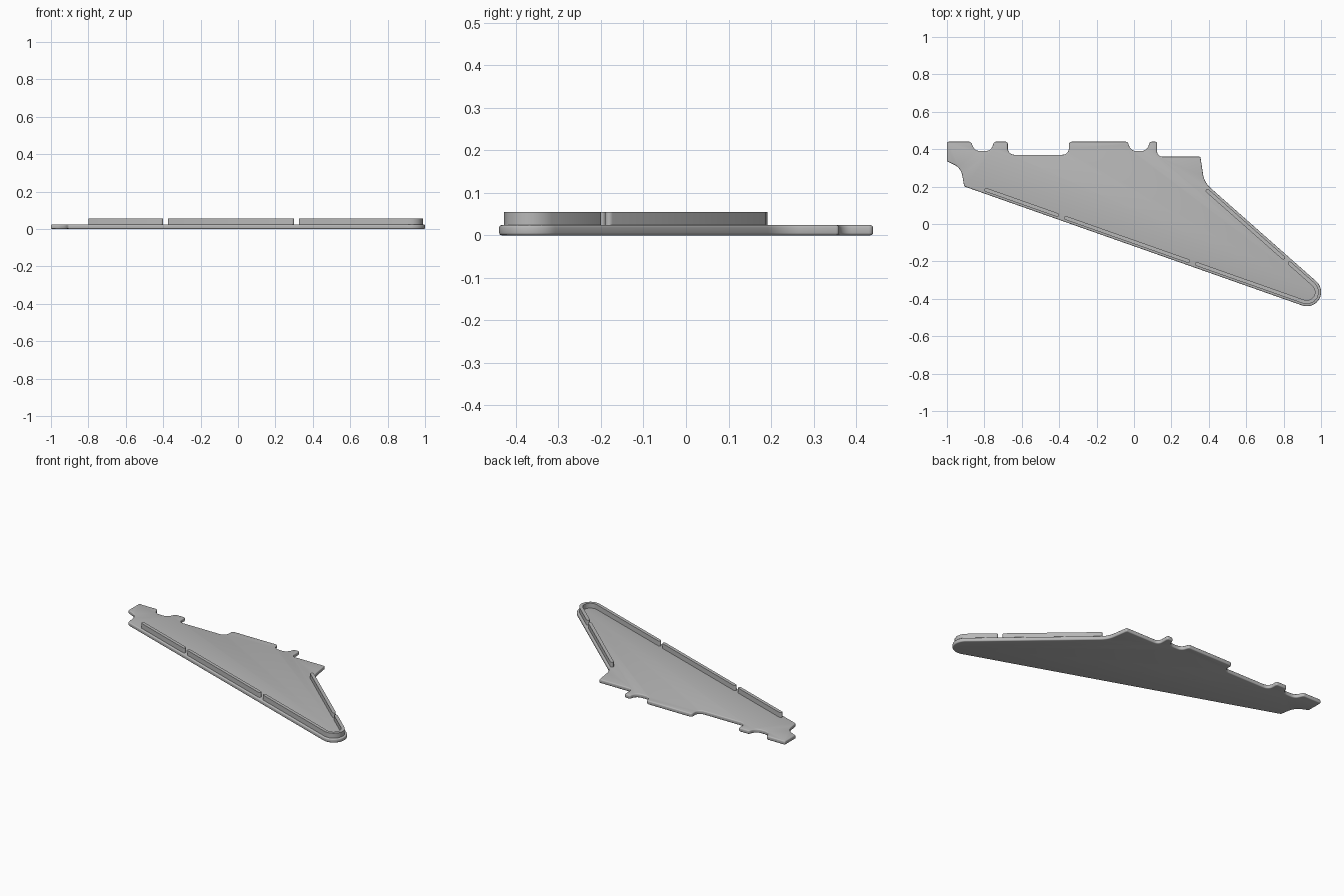
import bpy, bmesh, math
from mathutils import Vector

cube = bpy.data.objects.get("Cube")
if cube:
    bpy.data.objects.remove(cube, do_unlink=True)

grey = bpy.data.materials.new("plain grey")
grey.use_nodes = True
colour = (0.48, 0.48, 0.48, 1)
grey.diffuse_color = colour
grey.node_tree.nodes["Principled BSDF"].inputs["Base Color"].default_value = colour


def fillet(a, b, c, r, steps):
    """Arc points that round corner b between a and c."""
    u, v = (a - b).normalized(), (c - b).normalized()
    half = u.angle(v) / 2
    centre = b + (u + v).normalized() * r / math.sin(half)
    reach = r / math.tan(half)
    start, end = b + u * reach - centre, b + v * reach - centre
    sweep = start.angle_signed(end)
    arc = []
    for i in range(steps + 1):
        t = -sweep * i / steps
        co, si = math.cos(t), math.sin(t)
        arc.append(centre + Vector((start.x * co - start.y * si,
                                    start.x * si + start.y * co)))
    return arc


def rounded(corners, closed):
    pts = [Vector(c[:2]) for c in corners]
    n, out = len(pts), []
    for i, c in enumerate(corners):
        if c[2] == 0 or (not closed and i in (0, n - 1)):
            out.append(pts[i])
        else:
            steps = 20 if c[2] > 0.07 else 6
            out += fillet(pts[i - 1], pts[i], pts[(i + 1) % n], c[2], steps)
    return out


def prism(name, outline, low, high, bevel=0):
    bm = bmesh.new()
    face = bm.faces.new([bm.verts.new((p.x, p.y, low)) for p in outline])
    moved = bmesh.ops.extrude_face_region(bm, geom=[face])["geom"]
    bmesh.ops.translate(bm, vec=(0, 0, high - low),
                        verts=[g for g in moved if isinstance(g, bmesh.types.BMVert)])
    bmesh.ops.recalc_face_normals(bm, faces=bm.faces)
    if bevel:
        rims = [e for e in bm.edges if abs(e.verts[0].co.z - e.verts[1].co.z) < 1e-6]
        bmesh.ops.bevel(bm, geom=rims, offset=bevel, segments=3, profile=0.5,
                        affect='EDGES', clamp_overlap=False)
    mesh = bpy.data.meshes.new(name)
    bm.to_mesh(mesh)
    bm.free()
    mesh.materials.append(grey)
    ob = bpy.data.objects.new(name, mesh)
    bpy.context.collection.objects.link(ob)
    bpy.ops.object.select_all(action='DESELECT')
    ob.select_set(True)
    bpy.context.view_layer.objects.active = ob
    bpy.ops.object.shade_smooth_by_angle(angle=math.radians(35))
    return ob


def rail(name, corners, half=0.01):
    """Upright strip with rounded ends along a path."""
    path = rounded(corners, False)
    left, right = [], []
    for i, p in enumerate(path):
        d = (path[min(i + 1, len(path) - 1)] - path[max(i - 1, 0)]).normalized()
        side = Vector((-d.y, d.x)) * half
        left.append(p + side)
        right.append(p - side)

    def cap(centre, start):
        pts = []
        for i in range(1, 6):
            t = -math.pi * i / 6
            co, si = math.cos(t), math.sin(t)
            pts.append(centre + Vector((start.x * co - start.y * si,
                                        start.x * si + start.y * co)))
        return pts

    outline = (left + cap(path[-1], left[-1] - path[-1])
               + right[::-1] + cap(path[0], right[0] - path[0]))
    return prism(name, outline, 0.02, 0.055)


# Base plate: corners as x, y, rounding radius
back = 0.44
plate = [
    (-1, back, 0.01),
    (-0.872, back, 0.015), (-0.85, 0.39, 0.04), (-0.765, 0.39, 0.04), (-0.748, back, 0.015),
    (-0.675, back, 0.01), (-0.675, 0.37, 0.035), (-0.348, 0.37, 0.035), (-0.348, back, 0.015),
    (-0.033, back, 0.015), (-0.018, 0.39, 0.04), (0.069, 0.39, 0.04), (0.084, back, 0.015),
    (0.123, back, 0.01), (0.123, 0.36, 0.03), (0.355, 0.36, 0.008),
    (0.376, 0.222, 0.12), (1.267, -0.565, 0.076),
    (-0.908, 0.201, 0.01), (-0.925, 0.3, 0.08), (-1, 0.335, 0),
]
prism("base_plate", rounded(plate, True), 0, 0.024, 0.006)

# Raised rails following the two long edges
tip = (1.168, -0.507)


def front_edge(x):
    return (x, tip[1] - 0.352 * (x - tip[0]), 0)


def side_edge(x):
    return (x, tip[1] - 0.883 * (x - tip[0]), 0)


rail("front_rail_outer", [front_edge(-0.79), front_edge(-0.41)])
rail("front_rail_middle", [front_edge(-0.365), front_edge(0.29)])
rail("side_rail", [side_edge(0.393), side_edge(0.798)])
rail("tip_rail", [front_edge(0.335), (*tip, 0.054), side_edge(0.832)])
